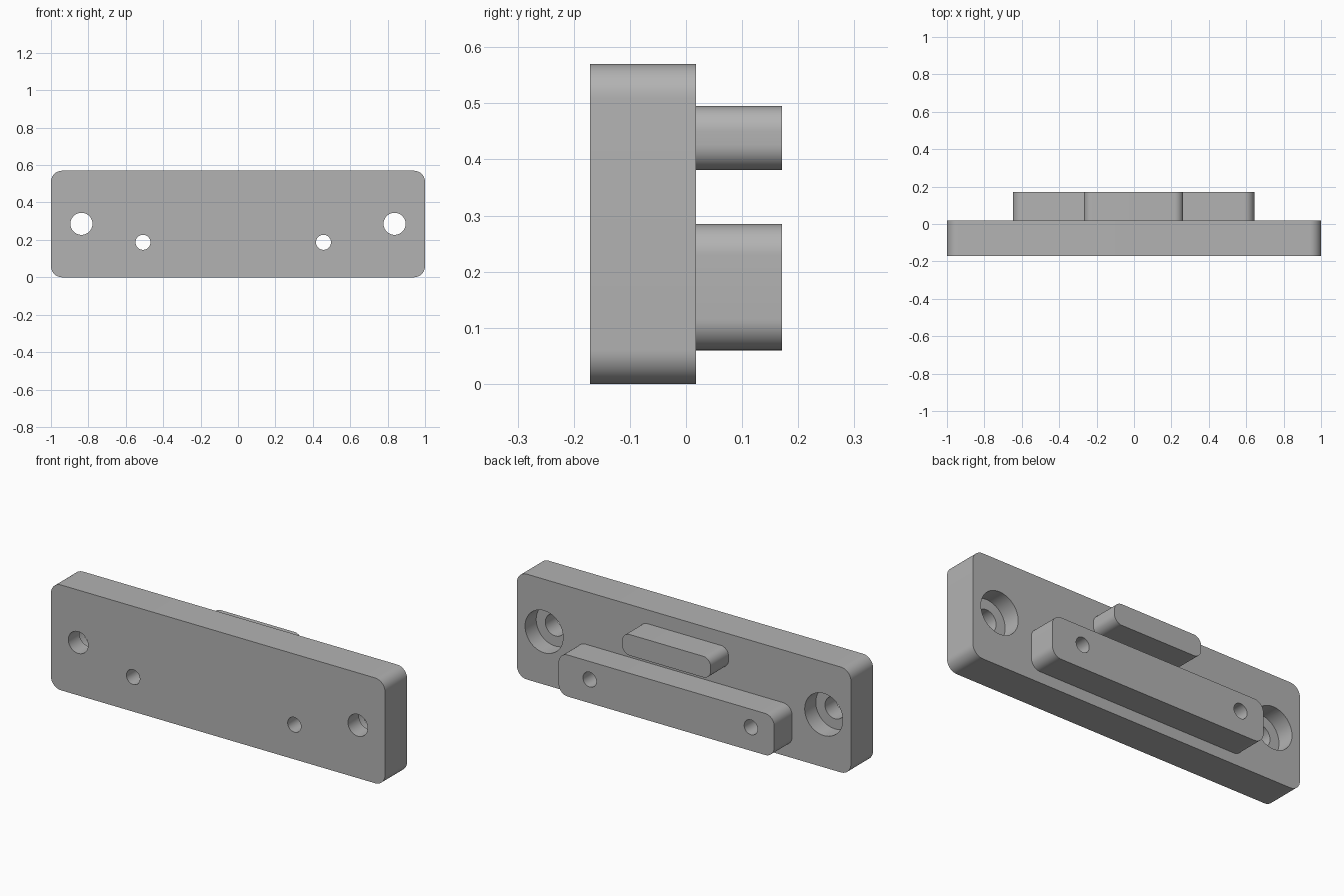
import bpy, bmesh, math

if "Cube" in bpy.data.objects:
    bpy.data.objects.remove(bpy.data.objects["Cube"], do_unlink=True)

grey = bpy.data.materials.new("plain grey")
grey.use_nodes = True
colour = (0.45, 0.45, 0.45, 1)
grey.diffuse_color = colour
grey.node_tree.nodes["Principled BSDF"].inputs["Base Color"].default_value = colour

FRONT, SEAM, BACK = -0.171, 0.018, 0.171


def rounded_bar(name, x0, x1, z0, z1, y0, y1, radius):
    """Rounded rectangle in XZ, extruded along Y."""
    points = []
    corners = [(x1, z1, -1, -1), (x0, z1, 1, -1), (x0, z0, 1, 1), (x1, z0, -1, 1)]
    for i, (x, z, sx, sz) in enumerate(corners):
        for k in range(13):
            a = math.pi / 2 * (i + k / 12)
            points.append((x + sx * radius + radius * math.cos(a), y0,
                           z + sz * radius + radius * math.sin(a)))
    bm = bmesh.new()
    face = bm.faces.new([bm.verts.new(p) for p in points])
    new = bmesh.ops.extrude_face_region(bm, geom=[face])["geom"]
    bmesh.ops.translate(bm, vec=(0, y1 - y0, 0),
                        verts=[v for v in new if isinstance(v, bmesh.types.BMVert)])
    bmesh.ops.recalc_face_normals(bm, faces=bm.faces)
    mesh = bpy.data.meshes.new(name)
    bm.to_mesh(mesh)
    bm.free()
    mesh.materials.append(grey)
    obj = bpy.data.objects.new(name, mesh)
    bpy.context.collection.objects.link(obj)
    return obj


def drill(obj, x, z, radius, y0, y1):
    """Cut a round hole along Y."""
    bpy.ops.mesh.primitive_cylinder_add(
        vertices=48, radius=radius, depth=y1 - y0,
        location=(x, (y0 + y1) / 2, z), rotation=(math.pi / 2, 0, 0))
    cutter = bpy.context.object
    cutter.data.materials.append(grey)
    bpy.ops.object.select_all(action="DESELECT")
    bpy.context.view_layer.objects.active = obj
    obj.select_set(True)
    cut = obj.modifiers.new("hole", "BOOLEAN")
    cut.operation = "DIFFERENCE"
    cut.solver = "EXACT"
    cut.object = cutter
    bpy.ops.object.modifier_apply(modifier=cut.name)
    bpy.data.objects.remove(cutter, do_unlink=True)


# Main plate and the two raised bars on its back
plate = rounded_bar("base_plate", -1, 1, 0, 0.57, FRONT, SEAM, 0.06)
lower = rounded_bar("lower_bar", -0.648, 0.643, 0.06, 0.285, SEAM, BACK, 0.055)
upper = rounded_bar("upper_bar", -0.267, 0.263, 0.381, 0.495, SEAM, BACK, 0.045)

# Counterbored mounting holes near the plate ends
for x in (-0.837, 0.837):
    drill(plate, x, 0.286, 0.059, -0.3, 0.3)
    drill(plate, x, 0.286, 0.114, -0.077, 0.3)

# Small holes through plate and lower bar
for x in (-0.508, 0.457):
    for part in (plate, lower):
        drill(part, x, 0.187, 0.04, -0.3, 0.3)

# Smooth rounds, keep machined edges sharp
bpy.ops.object.select_all(action="DESELECT")
for part in (plate, lower, upper):
    part.select_set(True)
    bpy.context.view_layer.objects.active = part
bpy.ops.object.shade_smooth_by_angle(angle=math.radians(30))
